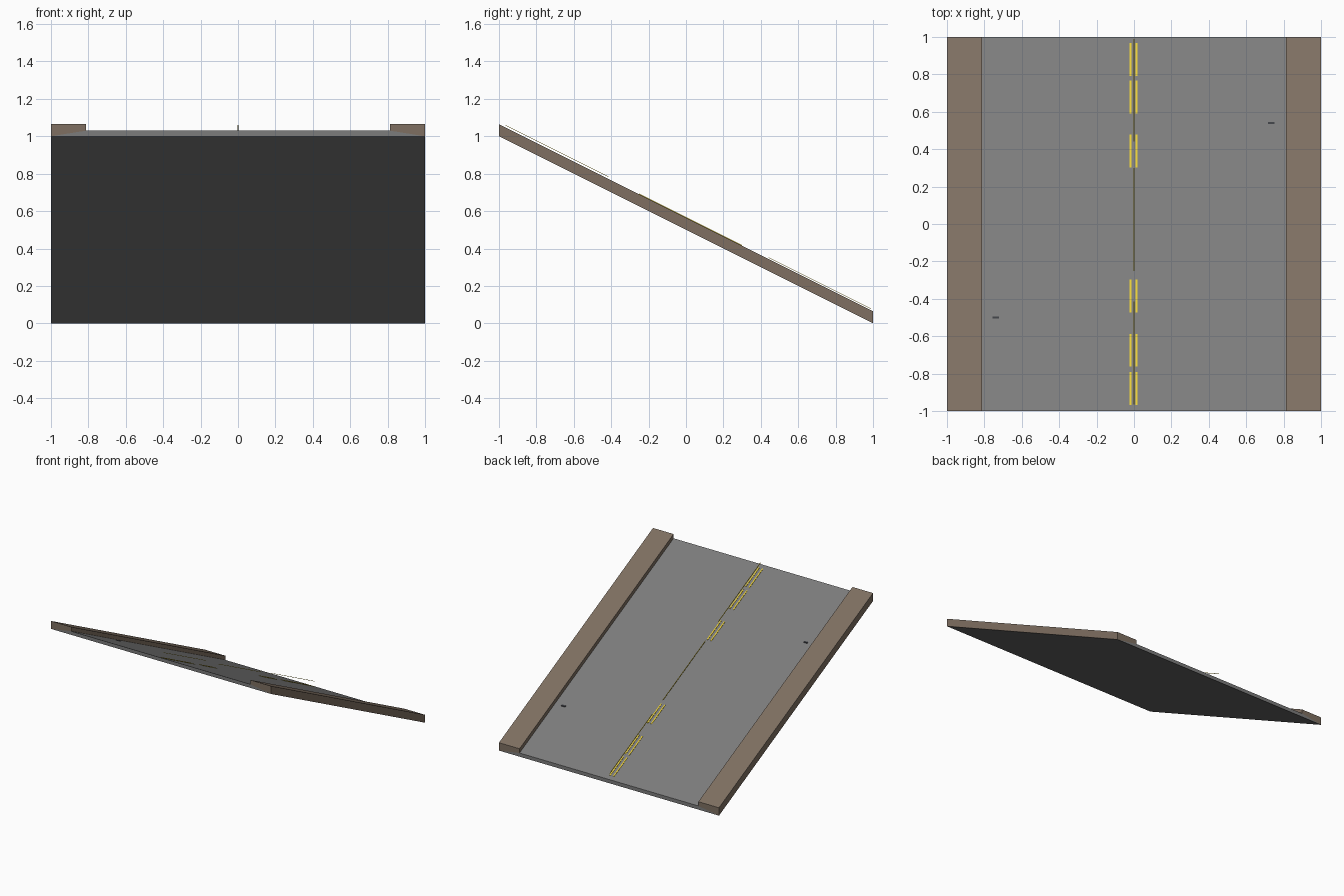
import bpy

if "Cube" in bpy.data.objects:
    bpy.data.objects.remove(bpy.data.objects["Cube"])


def mat(name, rgb):
    m = bpy.data.materials.new(name)
    m.diffuse_color = (*[(c / 255 / 12.92) if c < 11 else ((c / 255 + 0.055) / 1.055) ** 2.4 for c in rgb], 1)
    m.use_nodes = True
    m.node_tree.nodes["Principled BSDF"].inputs["Base Color"].default_value = m.diffuse_color
    return m


GREY = mat("asphalt grey", (124, 124, 124))
BROWN = mat("kerb brown", (126, 111, 97))
YELLOW = mat("line yellow", (232, 206, 56))
DARK = mat("drain dark grey", (62, 64, 68))


def base(y):
    """Height of the underside of the ramp at depth y."""
    return 0.5 * (1 - y)


def strip(name, profile, y0, y1, material):
    """Extrude an x / height profile down the slope, with upright ends."""
    n = len(profile)
    verts = [(x, y, base(y) + h) for y in (y0, y1) for x, h in profile]
    faces = [tuple(range(n)), tuple(range(2 * n - 1, n - 1, -1))]
    faces += [(i, i + n, (i + 1) % n + n, (i + 1) % n) for i in range(n)]
    me = bpy.data.meshes.new(name)
    me.from_pydata(verts, [], faces)
    me.materials.append(material)
    ob = bpy.data.objects.new(name, me)
    bpy.context.collection.objects.link(ob)
    return ob


def bar(name, x, width, h0, h1, y0, y1, material):
    a, b = x - width / 2, x + width / 2
    return strip(name, [(a, h0), (b, h0), (b, h1), (a, h1)], y0, y1, material)


# Sloping road slab, tapering out under the kerbs
strip("road", [(-1, 0), (1, 0), (0.813, 0.03), (-0.813, 0.03)], -1, 1, GREY)

# Raised kerbs along both sides
strip("kerb_right", [(1, 0), (1, 0.065), (0.813, 0.065), (0.813, 0.03)], -1, 1, BROWN)
strip("kerb_left", [(-1, 0), (-0.813, 0.03), (-0.813, 0.065), (-1, 0.065)], -1, 1, BROWN)

# Paired yellow dashes painted on the road
for i, y in enumerate((-0.88, -0.675, -0.385, 0.39, 0.68, 0.88)):
    for side, x in (("left", -0.019), ("right", 0.014)):
        bar(f"dash_{side}_{i + 1}", x, 0.01, 0.029, 0.033, y - 0.088, y + 0.088, YELLOW)

# Thin centre lines hovering just above the road
for i, (y0, y1, h) in enumerate(((-0.965, -0.415, 0.077), (-0.25, 0.3, 0.067), (0.44, 0.99, 0.073))):
    bar(f"centre_line_{i + 1}", -0.001, 0.005, h - 0.002, h + 0.001, y0, y1, YELLOW)

# Small drains near the kerbs
for name, x, y in (("drain_left", -0.74, -0.5), ("drain_right", 0.735, 0.54)):
    bar(name, x, 0.035, 0.029, 0.036, y - 0.005, y + 0.005, DARK)
